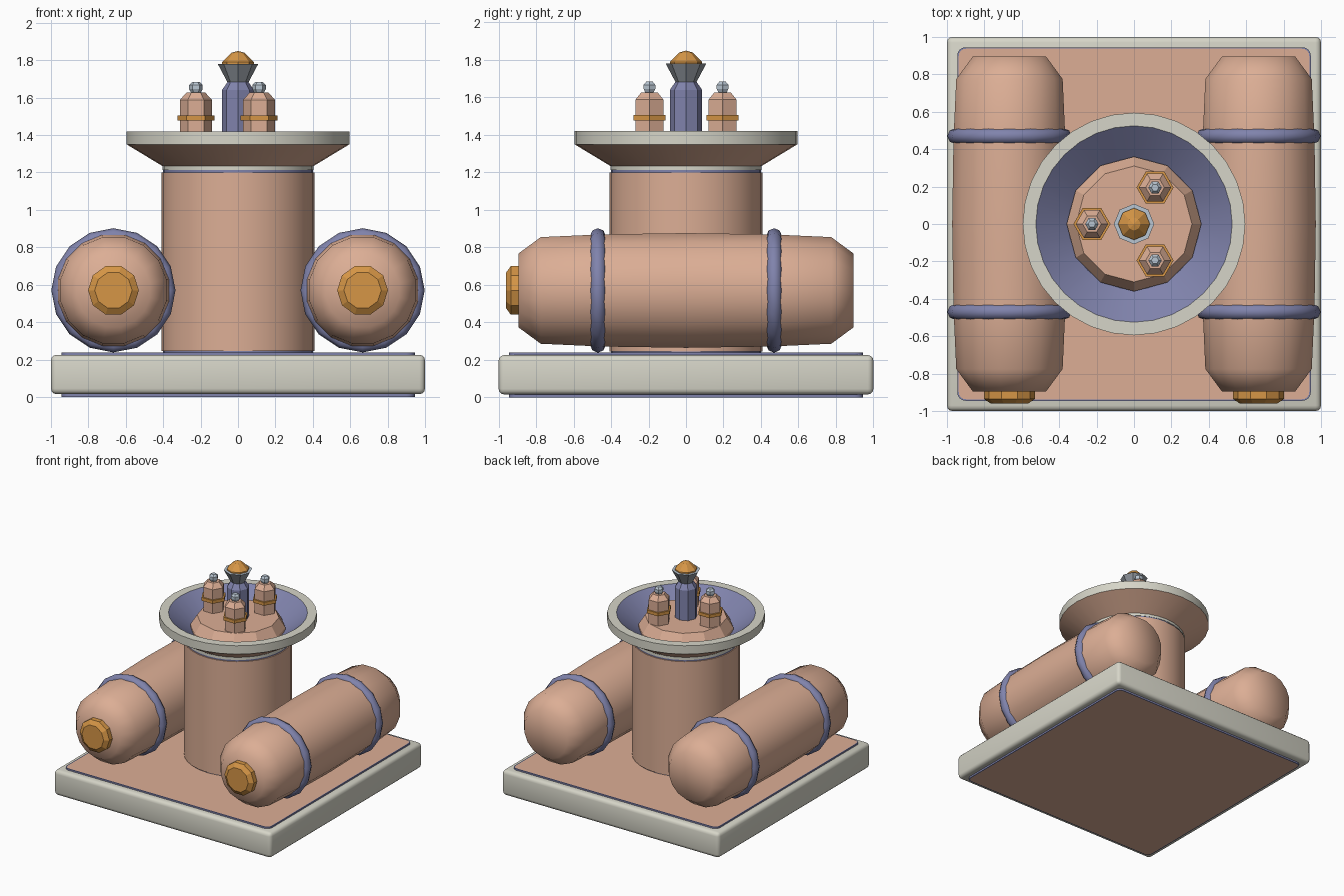
import bpy, bmesh, math
from mathutils import Matrix, Vector

if "Cube" in bpy.data.objects:
    bpy.data.objects.remove(bpy.data.objects["Cube"])


def lin(c):
    c /= 255
    return c / 12.92 if c <= 0.04045 else ((c + 0.055) / 1.055) ** 2.4


def material(name, rgb):
    m = bpy.data.materials.new(name)
    m.diffuse_color = (*[lin(c) for c in rgb], 1)
    m.use_nodes = True
    m.node_tree.nodes["Principled BSDF"].inputs["Base Color"].default_value = m.diffuse_color
    return m


TAN = material("tan", (220, 174, 149))
CREAM = material("cream", (214, 213, 200))
BLUE = material("slate_blue", (128, 131, 172))
ORANGE = material("orange", (214, 150, 70))
GREY = material("grey", (142, 148, 155))
PALE = material("pale_steel", (185, 198, 210))


def finish(name, bm, mats, smooth_angle, matrix=None):
    """Turn a bmesh into an object, sharp above the given angle."""
    bmesh.ops.recalc_face_normals(bm, faces=bm.faces)
    for f in bm.faces:
        f.smooth = smooth_angle > 0
    for e in bm.edges:
        if len(e.link_faces) == 2:
            e.smooth = e.calc_face_angle(0) <= math.radians(smooth_angle)
    me = bpy.data.meshes.new(name)
    bm.to_mesh(me)
    bm.free()
    for m in mats:
        me.materials.append(m)
    ob = bpy.data.objects.new(name, me)
    bpy.context.collection.objects.link(ob)
    if matrix:
        ob.matrix_world = matrix
    return ob


def lathe(name, profile, sides, mats, seg_mats=None, smooth=0, matrix=None,
          phase=0.0, loop=False):
    """Spin (radius, height) points about z; seg_mats picks a material per segment."""
    bm = bmesh.new()
    rings = []
    for r, z in profile:
        if r == 0:
            rings.append([bm.verts.new((0, 0, z))] * sides)
        else:
            rings.append([bm.verts.new((r * math.cos(a), r * math.sin(a), z))
                          for a in (phase + i * math.tau / sides for i in range(sides))])
    count = len(rings) if loop else len(rings) - 1
    for s in range(count):
        a, b = rings[s], rings[(s + 1) % len(rings)]
        for i in range(sides):
            j = (i + 1) % sides
            corners = list(dict.fromkeys((a[i], a[j], b[j], b[i])))
            f = bm.faces.new(corners)
            f.material_index = seg_mats[s] if seg_mats else 0
    return finish(name, bm, mats, smooth, matrix)


def box(half, z0, z1):
    bm = bmesh.new()
    bmesh.ops.create_cube(bm, size=1)
    for v in bm.verts:
        v.co = Vector((v.co.x * 2 * half, v.co.y * 2 * half, z1 if v.co.z > 0 else z0))
    return bm


# Base slab with rounded edges
bm = box(1.0, 0.015, 0.225)
bmesh.ops.bevel(bm, geom=bm.edges[:], offset=0.03, segments=3, profile=0.5,
                affect='EDGES')
finish("base_slab", bm, [CREAM], 35)

# Panel through the slab: blue edge, tan top and bottom
bm = box(0.945, 0.0, 0.238)
upright = [e for e in bm.edges if abs(e.verts[0].co.z - e.verts[1].co.z) > 0.1]
bmesh.ops.bevel(bm, geom=upright, offset=0.045, segments=4, profile=0.5,
                affect='EDGES')
flat = [f for f in bm.faces if abs(f.normal.z) > 0.9]
bmesh.ops.inset_individual(bm, faces=flat, thickness=0.008)
for f in bm.faces:
    f.material_index = 1
for f in flat:
    f.material_index = 0
finish("base_panel", bm, [TAN, BLUE], 35)

# Central column with its blue and cream collars
lathe("column", [(0, 0.23), (0.40, 0.23), (0.40, 0.245), (0.408, 0.245), (0.408, 1.20),
                 (0.40, 1.20), (0.40, 1.212), (0.403, 1.212), (0.403, 1.24), (0, 1.24)],
      32, [TAN, BLUE, CREAM], [1, 1, 0, 0, 0, 1, 2, 2, 2], smooth=35)

# Flared dish
lathe("dish", [(0, 1.232), (0.40, 1.232), (0.595, 1.35), (0.595, 1.42), (0.525, 1.42),
               (0.35, 1.285), (0, 1.285)],
      32, [TAN, CREAM, BLUE], [0, 0, 1, 1, 2, 2], smooth=25)

# Raised plug inside the dish
lathe("dish_plug", [(0, 1.27), (0.36, 1.27), (0.36, 1.31), (0.31, 1.39), (0, 1.39)],
      12, [TAN], phase=math.pi / 12 * 0)

# Centre post, flared cup and orange tip
lathe("centre_post", [(0, 1.38), (0.086, 1.38), (0.086, 1.64), (0.055, 1.685), (0, 1.685)],
      8, [BLUE])
lathe("post_cup", [(0, 1.68), (0.055, 1.68), (0.108, 1.78), (0.085, 1.78), (0.075, 1.76),
                   (0, 1.76)], 8, [GREY, PALE], [0, 0, 1, 1, 1])
lathe("post_tip", [(0, 1.765), (0.085, 1.765), (0.085, 1.79), (0.035, 1.84), (0, 1.85)],
      8, [ORANGE])

# Three small canisters around the post
for k in range(3):
    a = math.radians(60 + 120 * k)
    M = Matrix.Translation((0.225 * math.cos(a), 0.225 * math.sin(a), 0))
    lathe(f"canister_{k + 1}", [(0, 1.38), (0.086, 1.38), (0.086, 1.588), (0.05, 1.627),
                                (0, 1.627)], 6, [TAN], matrix=M)
    lathe(f"canister_ring_{k + 1}", [(0.08, 1.478), (0.099, 1.478), (0.099, 1.505),
                                     (0.08, 1.505)], 6, [ORANGE], matrix=M, loop=True)
    lathe(f"canister_cap_{k + 1}", [(0, 1.62), (0.022, 1.62), (0.036, 1.645), (0.036, 1.667),
                                    (0.02, 1.684), (0, 1.684)], 6, [PALE], matrix=M)

# Side tanks lying along y, with bands and a front cap
for side, sx in (("left", -1), ("right", 1)):
    M = Matrix.Translation((sx * 0.666, 0, 0.57)) @ Matrix.Rotation(math.pi / 2, 4, 'X')
    half = [(0, 0.895), (0.20, 0.895), (0.29, 0.775), (0.305, 0.45)]
    prof = [(r, -t) for r, t in half] + [(0.312, 0)] + half[::-1]
    lathe(f"{side}_tank", prof, 16, [TAN], smooth=75, matrix=M, phase=math.pi / 16)
    for end, t in (("back", -0.47), ("front", 0.47)):
        ring = [(0.29 + 0.042 * math.cos(b), t + 0.042 * math.sin(b))
                for b in (i * math.tau / 8 for i in range(8))]
        lathe(f"{side}_tank_{end}_band", ring, 16, [BLUE], smooth=50, matrix=M, loop=True)
    lathe(f"{side}_tank_cap", [(0, 0.88), (0.136, 0.88), (0.136, 0.935), (0.10, 0.96),
                               (0, 0.96)], 10, [ORANGE], matrix=M)
